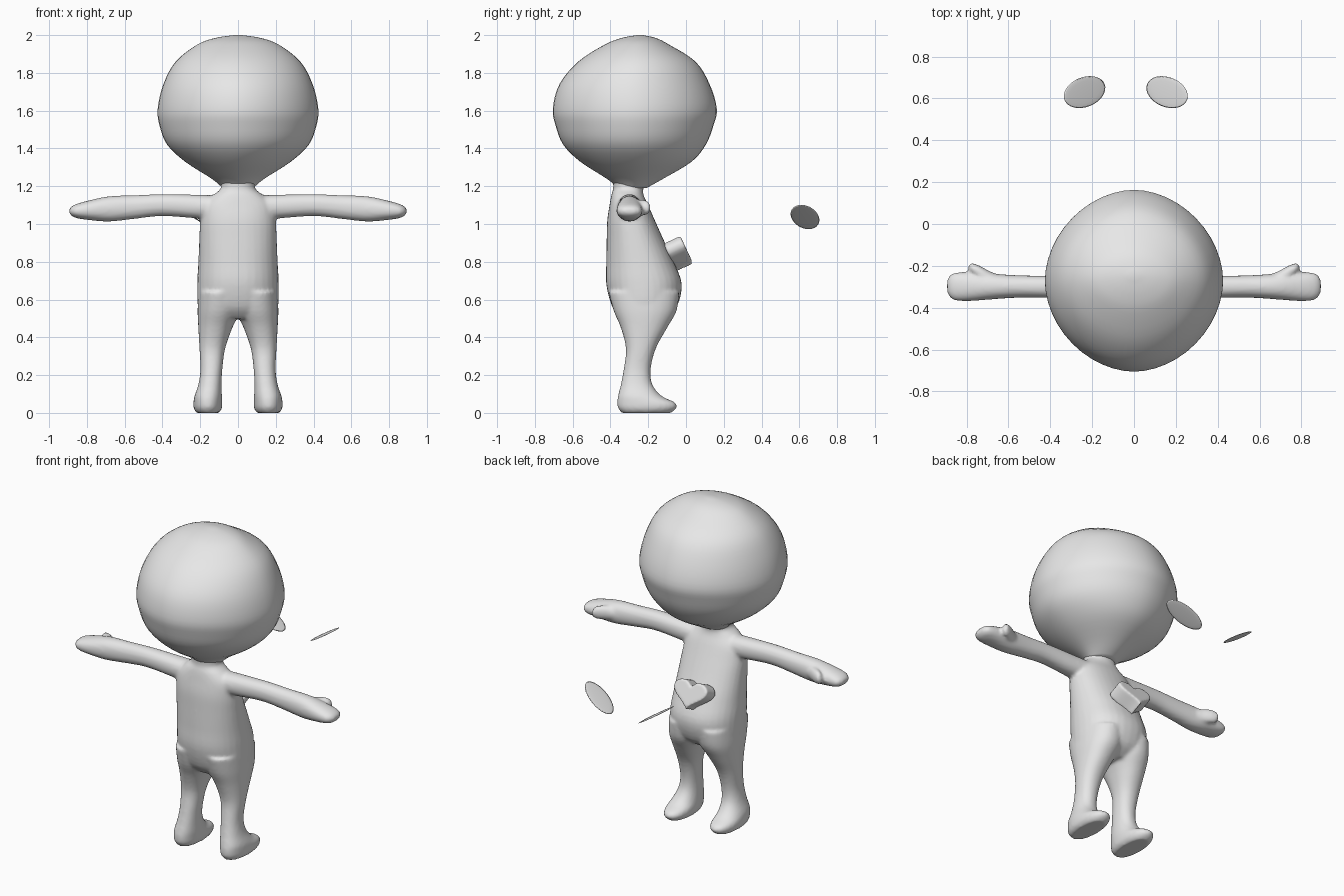
import bpy, bmesh
from math import sin, cos, pi, radians, atan
from mathutils import Vector, Matrix

if "Cube" in bpy.data.objects:
    bpy.data.objects.remove(bpy.data.objects["Cube"], do_unlink=True)

clay = bpy.data.materials.new("light_grey_clay")
clay.use_nodes = True
clay.diffuse_color = (0.8, 0.8, 0.8, 1)
clay.node_tree.nodes["Principled BSDF"].inputs["Base Color"].default_value = (0.8, 0.8, 0.8, 1)


def spline(rows, steps=4):
    """Catmull-Rom interpolation between cross-section rows."""
    out = []
    for i in range(len(rows) - 1):
        quad = (rows[max(i - 1, 0)], rows[i], rows[i + 1], rows[min(i + 2, len(rows) - 1)])
        for k in range(steps):
            t = k / steps
            out.append([b + t * (c - a) / 2 + t * t * (a - 2.5 * b + 2 * c - d / 2)
                        + t ** 3 * (1.5 * (b - c) + (d - a) / 2)
                        for a, b, c, d in zip(*quad)])
    return out + [list(rows[-1])]


def power(v, e):
    return (1 if v >= 0 else -1) * abs(v) ** e


def loft(bm, rows, place, exponent=2.0, sides=32):
    """Rows are (position, a_min, a_max, b_min, b_max); place maps them to space."""
    rings = []
    for s, a0, a1, b0, b1 in spline(rows):
        ring = []
        for k in range(sides):
            t = 2 * pi * k / sides
            a = (a0 + a1) / 2 + (a1 - a0) / 2 * power(cos(t), 2 / exponent)
            b = (b0 + b1) / 2 + (b1 - b0) / 2 * power(sin(t), 2 / exponent)
            ring.append(bm.verts.new(place(s, a, b)))
        rings.append(ring)
    for low, high in zip(rings, rings[1:]):
        for k in range(sides):
            n = (k + 1) % sides
            bm.faces.new((low[k], low[n], high[n], high[k]))
    bm.faces.new(rings[0])
    bm.faces.new(rings[-1])


def finish(bm, name, voxel=0, smoothing=0):
    bmesh.ops.recalc_face_normals(bm, faces=bm.faces)
    mesh = bpy.data.meshes.new(name)
    bm.to_mesh(mesh)
    bm.free()
    mesh.materials.append(clay)
    for p in mesh.polygons:
        p.use_smooth = True
    obj = bpy.data.objects.new(name, mesh)
    bpy.context.collection.objects.link(obj)
    if voxel:
        fuse = obj.modifiers.new("fuse", "REMESH")
        fuse.mode = "VOXEL"
        fuse.voxel_size = voxel
        fuse.use_smooth_shade = True
        soft = obj.modifiers.new("soften", "SMOOTH")
        soft.factor = 0.5
        soft.iterations = smoothing
    return obj


def upright(s, a, b):
    return (a, b, s)


# Head: big rounded ball, tapering to the neck
head_rows = [(1.19, .08, -.36, -.21), (1.24, .14, -.42, -.12), (1.33, .28, -.56, .03),
             (1.42, .375, -.65, .105), (1.52, .415, -.69, .145), (1.61, .425, -.705, .163),
             (1.74, .395, -.67, .125), (1.86, .33, -.57, .05), (1.95, .215, -.43, -.09),
             (1.985, .12, -.34, -.16), (2.0, .02, -.26, -.23)]
bm = bmesh.new()
loft(bm, [(z, -w, w, y0, y1) for z, w, y0, y1 in head_rows], upright, 1.88, 48)
finish(bm, "head")

# Body: torso, legs, arms and thumbs fused into one soft skin
body = bmesh.new()
torso_rows = [(.5, .16, -.34, -.12), (.56, .21, -.39, -.05), (.68, .216, -.422, -.022),
              (.8, .21, -.422, -.065), (.92, .205, -.42, -.12), (1.02, .2, -.417, -.165),
              (1.1, .185, -.405, -.2), (1.155, .13, -.395, -.225), (1.19, .09, -.385, -.225),
              (1.25, .1, -.39, -.2)]
loft(body, [(z, -w, w, y0, y1) for z, w, y0, y1 in torso_rows], upright, 2.2)

leg_rows = [(0, .1, .22, -.34, -.08), (.025, .085, .235, -.36, -.05), (.055, .083, .236, -.364, -.058),
            (.09, .085, .23, -.36, -.13), (.15, .087, .21, -.345, -.178), (.23, .083, .199, -.33, -.187),
            (.34, .068, .204, -.318, -.16), (.45, .03, .21, -.345, -.1), (.54, -.01, .214, -.383, -.05),
            (.64, -.02, .21, -.41, -.035)]
arm_rows = [(.08, -.37, -.23, 1.02, 1.15), (.22, -.36, -.24, 1.03, 1.155), (.4, -.353, -.247, 1.042, 1.158),
            (.55, -.352, -.245, 1.027, 1.152), (.68, -.36, -.237, 1.013, 1.147),
            (.78, -.368, -.23, 1.02, 1.127), (.85, -.366, -.232, 1.03, 1.108),
            (.88, -.35, -.245, 1.042, 1.094), (.893, -.325, -.27, 1.058, 1.08)]
thumb_rows = [(.63, -.3, -.25, 1.05, 1.11), (.69, -.285, -.225, 1.045, 1.125), (.74, -.26, -.198, 1.045, 1.13),
              (.775, -.236, -.187, 1.05, 1.12), (.79, -.222, -.195, 1.065, 1.1)]
for side in (-1, 1):
    loft(body, leg_rows, lambda s, a, b: (side * a, b, s), 2.2)
    loft(body, arm_rows, lambda s, a, b: (side * s, a, b), 2.2)
    loft(body, thumb_rows, lambda s, a, b: (side * s, a, b))
finish(body, "body", 0.01, 6)

# Heart: puffy badge leaning back against the belly
bm = bmesh.new()
lean = radians(25)
across, up, out = Vector((-1, 0, 0)), Vector((0, -sin(lean), cos(lean))), Vector((0, cos(lean), sin(lean)))
centre = Vector((-.02, -.04, .84))
outline = []
for k in range(64):
    t = 2 * pi * k / 64
    hx = .0072 * 16 * sin(t) ** 3
    hy = .0058 * (13 * cos(t) - 5 * cos(2 * t) - 2 * cos(3 * t) - cos(4 * t) + 2.5)
    outline.append(bm.verts.new(centre + across * hx + up * hy - out * .05))
base = bm.faces.new(outline)
moved = bmesh.ops.extrude_face_region(bm, geom=[base], use_keep_orig=True)["geom"]
bmesh.ops.translate(bm, vec=out * .1, verts=[v for v in moved if isinstance(v, bmesh.types.BMVert)])
finish(bm, "belly_heart", 0.007, 12)

# Eyes: two thin tilted oval plates floating beyond the body
for name, side, x in (("right_eye_plate", -1, -.236), ("left_eye_plate", 1, .158)):
    bm = bmesh.new()
    bmesh.ops.create_uvsphere(bm, u_segments=32, v_segments=8, radius=1)
    bmesh.ops.scale(bm, vec=(.103, .071, .004), verts=bm.verts)
    bmesh.ops.rotate(bm, matrix=Matrix.Rotation(-side * radians(22), 3, "Z"), verts=bm.verts)
    for v in bm.verts:
        v.co.z += side * v.co.x * .65
    bmesh.ops.translate(bm, vec=(x, .63, 1.037), verts=bm.verts)
    finish(bm, name)
